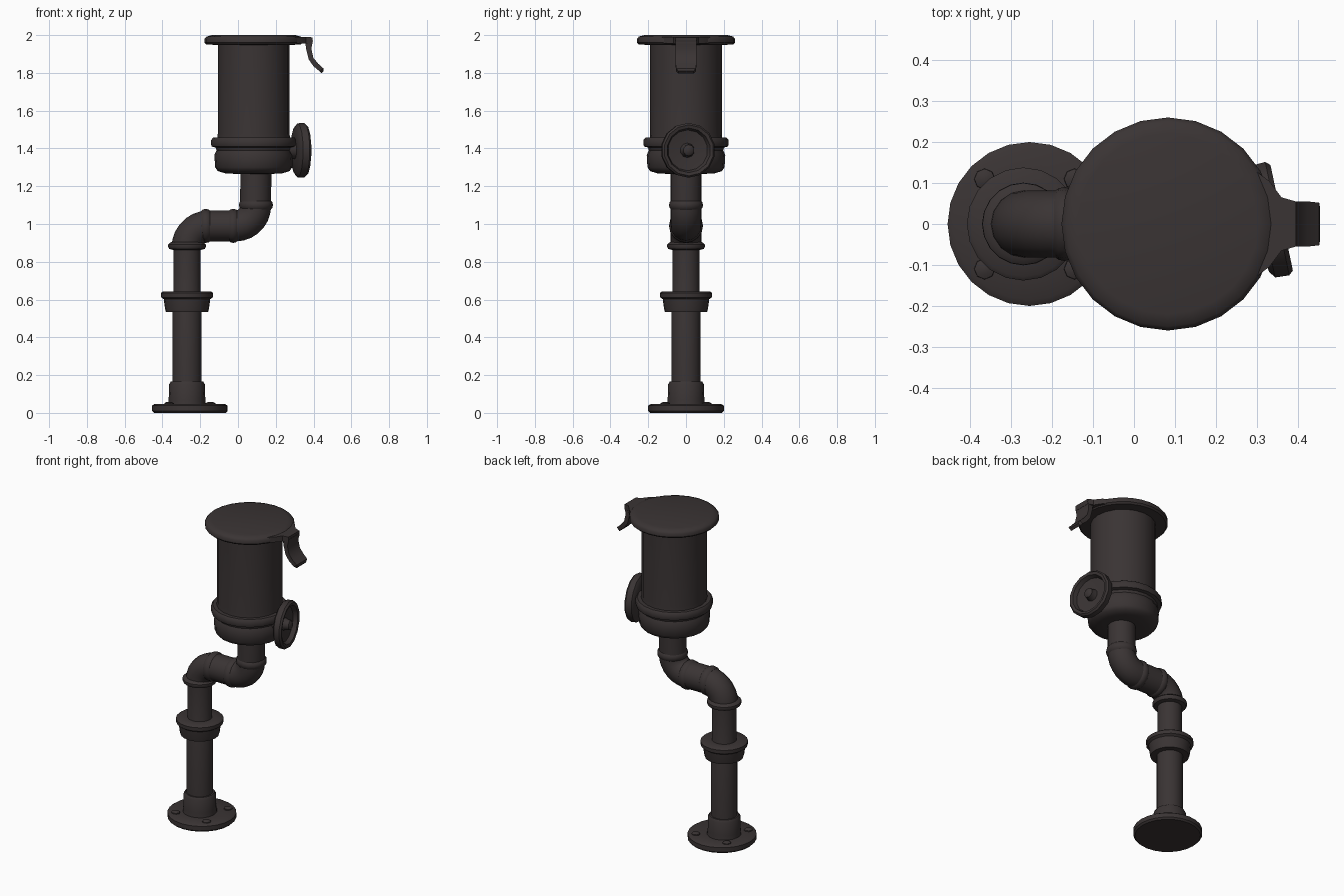
import bpy, bmesh, math
from mathutils import Matrix, Vector

cube = bpy.data.objects.get("Cube")
if cube:
    bpy.data.objects.remove(cube, do_unlink=True)

iron = bpy.data.materials.new("dark iron")
iron.use_nodes = True
colour = (0.042, 0.034, 0.034, 1)
iron.diffuse_color = colour
shader = next(n for n in iron.node_tree.nodes if n.type == "BSDF_PRINCIPLED")
shader.inputs["Base Color"].default_value = colour
shader.inputs["Roughness"].default_value = 0.7


def finish(name, bm, matrix=Matrix(), angle=40):
    bm.transform(matrix)
    bmesh.ops.recalc_face_normals(bm, faces=bm.faces)
    mesh = bpy.data.meshes.new(name)
    bm.to_mesh(mesh)
    bm.free()
    mesh.materials.append(iron)
    obj = bpy.data.objects.new(name, mesh)
    bpy.context.collection.objects.link(obj)
    bpy.ops.object.select_all(action="DESELECT")
    obj.select_set(True)
    bpy.context.view_layer.objects.active = obj
    bpy.ops.object.shade_smooth_by_angle(angle=math.radians(angle))
    return obj


def lathe(name, profile, matrix=Matrix(), sides=20):
    """Turn a (radius, height) profile around z and cap both ends."""
    bm = bmesh.new()
    rings = [[bm.verts.new((r * math.cos(math.tau * i / sides),
                            r * math.sin(math.tau * i / sides), z))
              for i in range(sides)] for r, z in profile]
    for a, b in zip(rings, rings[1:]):
        for i in range(sides):
            j = (i + 1) % sides
            bm.faces.new((a[i], a[j], b[j], b[i]))
    bm.faces.new(rings[0])
    bm.faces.new(rings[-1])
    return finish(name, bm, matrix)


def sweep(name, path, radius, sides=16):
    """Round tube along an (x, z) path."""
    bm = bmesh.new()
    pts = [Vector((x, 0, z)) for x, z in path]
    side = Vector((0, 1, 0))
    rings = []
    for k, p in enumerate(pts):
        t = (pts[min(k + 1, len(pts) - 1)] - pts[max(k - 1, 0)]).normalized()
        n = side.cross(t)
        rings.append([bm.verts.new(p + radius * (n * math.cos(math.tau * i / sides)
                                                 + side * math.sin(math.tau * i / sides)))
                      for i in range(sides)])
    for a, b in zip(rings, rings[1:]):
        for i in range(sides):
            j = (i + 1) % sides
            bm.faces.new((a[i], a[j], b[j], b[i]))
    bm.faces.new(rings[0])
    bm.faces.new(rings[-1])
    return finish(name, bm)


def strip(name, rows):
    """Bar of rectangular sections, each (x, z, half width, thickness x, thickness z)."""
    bm = bmesh.new()
    rings = [[bm.verts.new(c) for c in ((x, -w, z), (x, w, z),
                                        (x + dx, w, z + dz), (x + dx, -w, z + dz))]
             for x, z, w, dx, dz in rows]
    for a, b in zip(rings, rings[1:]):
        for i in range(4):
            j = (i + 1) % 4
            bm.faces.new((a[i], a[j], b[j], b[i]))
    bm.faces.new(rings[0])
    bm.faces.new(rings[-1])
    return finish(name, bm, angle=30)


def arc(cx, cz, r, start, end, steps=7):
    angles = [math.radians(start + (end - start) * i / steps) for i in range(steps + 1)]
    return [(cx + r * math.cos(a), cz + r * math.sin(a)) for a in angles]


PIPE_X, DRUM_X = -0.27, 0.083
lower = Matrix.Translation((PIPE_X, 0, 0))
upper = Matrix.Translation((DRUM_X, 0, 0))

# Floor flange with four low bolts
flange = Matrix.Translation((-0.255, 0, 0))
lathe("floor_flange", [(0.19, 0), (0.2, 0.01), (0.2, 0.038), (0.185, 0.048), (0.09, 0.042)], flange, 24)
for i in range(4):
    a = math.tau * (i + 0.5) / 4
    lathe("flange_bolt", [(0.028, 0.03), (0.025, 0.052), (0.012, 0.058)],
          flange @ Matrix.Translation((0.155 * math.cos(a), 0.155 * math.sin(a), 0)), 8)

# Standpipe and its collars
lathe("standpipe", [(0.077, 0.03), (0.077, 0.6), (0.072, 0.62), (0.072, 0.9)], lower, 16)
lathe("foot_collar", [(0.102, 0.03), (0.097, 0.07), (0.095, 0.15), (0.086, 0.165), (0.07, 0.165)], lower, 16)
lathe("middle_collar", [(0.075, 0.535), (0.112, 0.535), (0.116, 0.55), (0.123, 0.602), (0.137, 0.612),
                        (0.138, 0.635), (0.128, 0.643), (0.07, 0.643)], lower)
lathe("elbow_collar", [(0.07, 0.862), (0.094, 0.868), (0.101, 0.88), (0.1, 0.892), (0.084, 0.905)], lower)

# S-shaped elbow pipe and its joint rings
sweep("elbow_pipe", [(PIPE_X, 0.87)] + arc(PIPE_X + 0.115, 0.875, 0.115, 180, 90)
      + arc(-0.012, 1.095, 0.105, -90, 0) + [(0.095, 1.29)], 0.082)
turn_x = Matrix.Rotation(math.pi / 2, 4, "Y")
ring = [(0.078, -0.025), (0.087, -0.015), (0.09, 0), (0.087, 0.015), (0.078, 0.025)]
for x, z, turn in ((-0.17, 0.99, turn_x), (-0.025, 0.99, turn_x), (0.095, 1.1, Matrix())):
    lathe("joint_ring", ring, Matrix.Translation((x, 0, z)) @ turn, 16)

# Drum with its banded bottom
lathe("drum", [(0.09, 1.265), (0.15, 1.268), (0.19, 1.28), (0.204, 1.3), (0.208, 1.365), (0.197, 1.39),
               (0.202, 1.405), (0.222, 1.41), (0.225, 1.42), (0.225, 1.445), (0.215, 1.457),
               (0.192, 1.457), (0.19, 1.48), (0.19, 1.97)], upper)

# Lid, hinge tab and curved handle
lathe("lid", [(0.19, 1.948), (0.25, 1.95), (0.26, 1.96), (0.26, 1.98), (0.25, 1.992), (0.22, 2)], upper, 24)
strip("lid_tab", [(0.25, 1.955, 0.165, 0, 0.035), (0.33, 1.957, 0.105, 0, 0.033),
                  (0.36, 1.955, 0.065, 0, 0.036), (0.395, 1.955, 0.055, 0, 0.033)])
strip("lid_handle", [(0.355, 1.965, 0.055, 0.042, 0.008), (0.362, 1.92, 0.055, 0.026, 0.008),
                     (0.375, 1.87, 0.055, 0.024, 0.01), (0.4, 1.835, 0.055, 0.024, 0.014),
                     (0.432, 1.808, 0.052, 0.02, 0.016), (0.442, 1.797, 0.04, 0.012, 0.012)])

# Dished hand wheel on its side shaft
wheel = (Matrix.Translation((0.335, 0.01, 1.39)) @ Matrix.Rotation(math.radians(12), 4, "Z") @ turn_x)
lathe("hand_wheel", [(0.06, -0.035), (0.125, -0.032), (0.143, -0.02), (0.145, 0.015), (0.135, 0.026),
                     (0.118, 0.022), (0.108, -0.004), (0.05, -0.012)], wheel, 14)
lathe("wheel_hub", [(0.042, -0.02), (0.034, 0), (0.03, 0.025), (0.018, 0.034)], wheel, 10)
lathe("wheel_shaft", [(0.05, -0.12), (0.045, -0.02)], wheel, 10)
